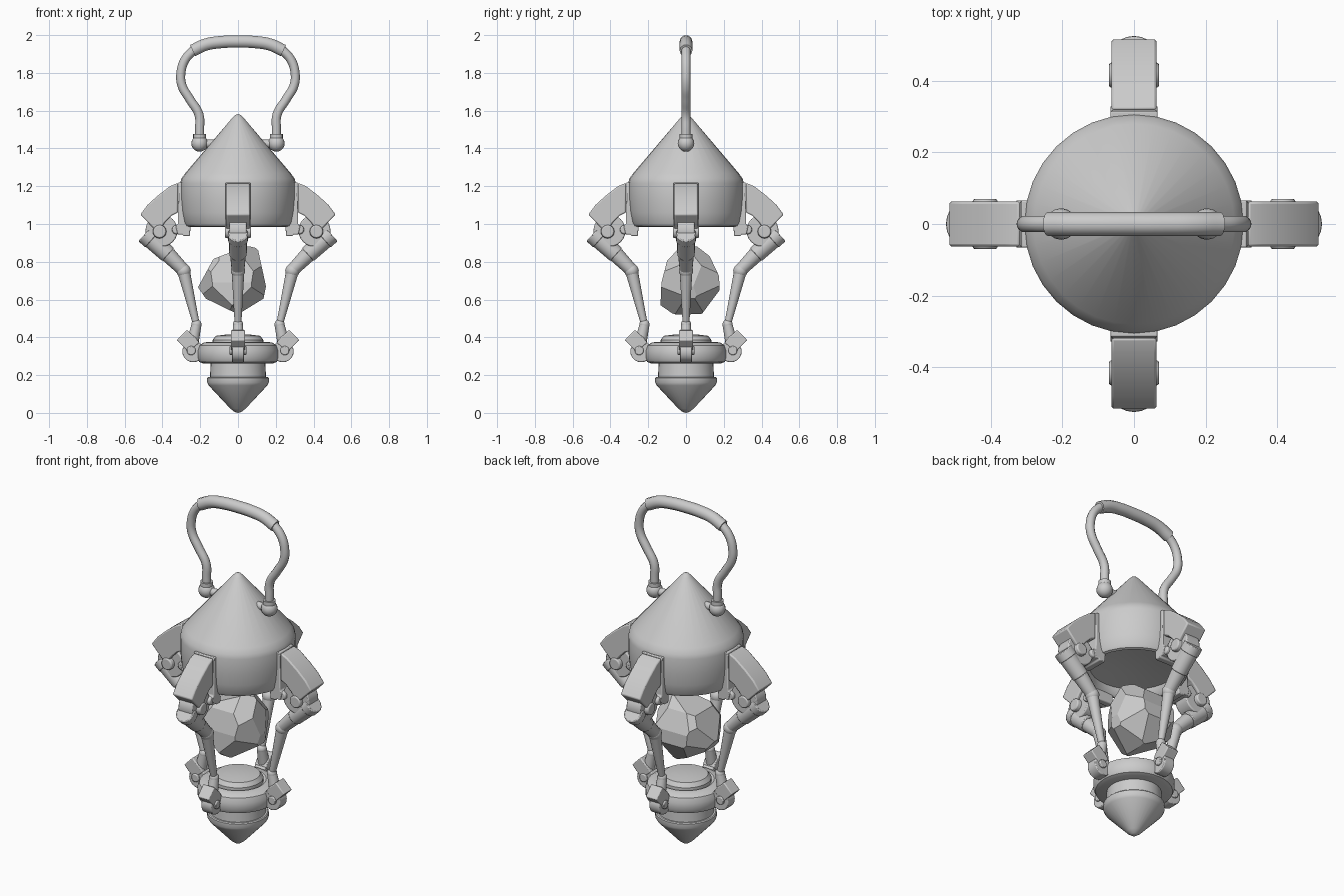
import bpy, bmesh, math
from mathutils import Vector, Matrix

if "Cube" in bpy.data.objects:
    bpy.data.objects.remove(bpy.data.objects["Cube"])


def finish(name, bm, bevel=0.0, smooth=True, copies=1):
    """Make an object from a bmesh; repeat it around z when copies > 1."""
    bmesh.ops.recalc_face_normals(bm, faces=bm.faces)
    me = bpy.data.meshes.new(name)
    bm.to_mesh(me)
    bm.free()
    for i in range(copies):
        ob = bpy.data.objects.new(name if copies == 1 else f"{name}_{i + 1}", me)
        ob.rotation_euler.z = i * 2 * math.pi / copies
        bpy.context.collection.objects.link(ob)
        bpy.ops.object.select_all(action='DESELECT')
        ob.select_set(True)
        bpy.context.view_layer.objects.active = ob
        if smooth and i == 0:
            bpy.ops.object.shade_smooth_by_angle(angle=math.radians(35))
        if bevel:
            mod = ob.modifiers.new("bevel", 'BEVEL')
            mod.width, mod.segments, mod.limit_method = bevel, 2, 'ANGLE'
            mod.angle_limit = math.radians(40)


def lathe(name, profile, steps=32):
    bm = bmesh.new()
    vs = [bm.verts.new((r, 0, z)) for r, z in profile]
    es = [bm.edges.new(p) for p in zip(vs, vs[1:])]
    bmesh.ops.spin(bm, geom=vs + es, cent=(0, 0, 0), axis=(0, 0, 1),
                   angle=2 * math.pi, steps=steps)
    bmesh.ops.remove_doubles(bm, verts=bm.verts, dist=0.0005)
    finish(name, bm)


def add_rod(bm, a, b, r1, r2, seg=16):
    a, b = Vector(a), Vector(b)
    rot = (b - a).to_track_quat('Z', 'Y').to_matrix().to_4x4()
    bmesh.ops.create_cone(bm, cap_ends=True, segments=seg, radius1=r1, radius2=r2,
                          depth=(b - a).length,
                          matrix=Matrix.Translation((a + b) / 2) @ rot)


def add_ball(bm, c, r):
    bmesh.ops.create_uvsphere(bm, u_segments=16, v_segments=10, radius=r,
                              matrix=Matrix.Translation(c))


def add_slab(bm, pts, half):
    """Side outline in x/z, extruded across y."""
    f = bm.faces.new([bm.verts.new((x, -half, z)) for x, z in pts])
    out = bmesh.ops.extrude_face_region(bm, geom=[f])['geom']
    bmesh.ops.translate(bm, vec=(0, 2 * half, 0),
                        verts=[g for g in out if isinstance(g, bmesh.types.BMVert)])


# bottom finial, neck, ring and inner seat
lathe("finial", [(0, 0), (.018, .005), (.04, .022), (.155, .145), (.163, .16), (.163, .185),
                 (.158, .19), (.148, .19), (.145, .27), (0, .27)])
lathe("base_ring", [(0, .262), (.185, .262), (.205, .27), (.215, .29), (.215, .33),
                    (.205, .358), (.18, .373), (.15, .376), (.135, .365), (0, .365)])
lathe("base_seat", [(.135, .36), (.135, .385), (.118, .408), (.06, .415), (0, .416)])

# conical cap with a hollow underside
lathe("cap", [(0, 1.582), (.014, 1.577), (.03, 1.562), (.28, 1.268), (.3, 1.24), (.306, 1.215),
              (.306, 1.13), (.3, 1.06), (.289, 1.005), (.28, .99), (.265, .985),
              (.25, .995), (.235, 1.03), (.12, 1.045), (0, 1.05)])

# wall brackets, with a foot wrapping under the cap rim
bm = bmesh.new()
add_slab(bm, [(.27, 1.22), (.315, 1.22), (.318, 1.0), (.33, .99), (.32, .945),
              (.295, .945), (.29, .937), (.255, .937), (.25, .995), (.27, 1.0)], .066)
finish("wall_bracket", bm, .006, copies=4)

# hooded shoulders
bm = bmesh.new()
add_slab(bm, [(.318, 1.218), (.36, 1.2), (.425, 1.15), (.48, 1.1), (.517, 1.05),
              (.425, .955), (.385, 1.01), (.35, 1.045), (.318, 1.06)], .063)
finish("shoulder", bm, .007, copies=4)

# shoulder hinges with side bolts
bm = bmesh.new()
add_rod(bm, (.405, -.045, .965), (.405, .045, .965), .085, .085, 24)
for s in (-1, 1):
    add_rod(bm, (.415, s * .04, .96), (.415, s * .07, .96), .037, .034)
    add_rod(bm, (.325, s * .035, .97), (.325, s * .062, .97), .026, .023)
finish("shoulder_hinge", bm, .006, copies=4)

# upper arms
bm = bmesh.new()
add_rod(bm, (.492, 0, .948), (.37, 0, .838), .05, .046)
add_rod(bm, (.37, 0, .838), (.29, 0, .757), .042, .034)
add_rod(bm, (.49, 0, .948), (.455, 0, .917), .054, .054)
finish("upper_arm", bm, .004, copies=4)

# knees and slim lower arms
bm = bmesh.new()
add_ball(bm, (.288, 0, .752), .038)
add_rod(bm, (.286, 0, .742), (.222, 0, .475), .033, .018)
add_ball(bm, (.22, 0, .468), .027)
finish("lower_arm", bm, copies=4)

# ankle brackets and hinges
bm = bmesh.new()
add_rod(bm, (.219, 0, .47), (.24, 0, .375), .026, .032)
add_slab(bm, [(.27, .44), (.324, .385), (.262, .322), (.205, .372), (.225, .4), (.245, .415)], .037)
add_rod(bm, (.238, -.033, .325), (.238, .033, .325), .057, .057, 20)
add_rod(bm, (.248, -.045, .33), (.248, .045, .33), .024, .024)
finish("ankle", bm, .005, copies=4)


# carrying handle
def tube(name, pts, r):
    cu = bpy.data.curves.new(name, 'CURVE')
    cu.dimensions, cu.bevel_depth, cu.bevel_resolution = '3D', r, 3
    cu.resolution_u, cu.use_fill_caps = 6, True
    sp = cu.splines.new('BEZIER')
    sp.bezier_points.add(len(pts) - 1)
    for p, (x, z) in zip(sp.bezier_points, pts):
        p.co = (x, 0, z)
        p.handle_left_type = p.handle_right_type = 'AUTO'
    bpy.context.collection.objects.link(bpy.data.objects.new(name, cu))


for s, side in ((-1, "left"), (1, "right")):
    tube("handle_wire_" + side, [(s * x, z) for x, z in (
        (.203, 1.43), (.203, 1.5), (.207, 1.58), (.255, 1.66), (.297, 1.735), (.302, 1.8),
        (.28, 1.87), (.225, 1.93))], .024)
    bm = bmesh.new()
    add_ball(bm, (s * .203, 0, 1.427), .044)
    add_rod(bm, (s * .203, 0, 1.44), (s * .203, 0, 1.477), .034, .034)
    add_rod(bm, (s * .1, 0, 1.425), (s * .2, 0, 1.425), .022, .022)
    finish("handle_pivot_" + side, bm)
tube("handle_grip", [(-.24, 1.918), (-.17, 1.95), (-.09, 1.963), (0, 1.966),
                     (.09, 1.963), (.17, 1.95), (.24, 1.918)], .034)

# crystal: a block cut by planes along its front, side and top outlines
centre = Vector((-.03, .02, .705))
front = [(.05, .885), (.105, .87), (.148, .67), (.135, .605), (.0, .522), (-.17, .605),
         (-.212, .665), (-.13, .815)]
side = [(-.03, .88), (.06, .88), (.125, .83), (.175, .725), (.178, .65), (.085, .525), (-.06, .518),
        (-.135, .57), (-.13, .69), (-.1, .805)]
planes = []
for outline, axis in ((front, 0), (side, 1)):
    for (u1, z1), (u2, z2) in zip(outline, outline[1:] + outline[:1]):
        co, no = Vector((0, 0, z1)), Vector((0, 0, u2 - u1))
        co[axis], no[axis] = u1, z1 - z2
        planes.append((co, no.normalized()))
for i in range(6):
    a = .5 + i * math.pi / 3
    no = Vector((math.cos(a), math.sin(a), 0))
    planes.append((centre + no * .165, no))
for i in range(8):
    no = Vector((1 - 2 * (i & 1), 1 - (i & 2), 1 - (i & 4) / 2)).normalized()
    planes.append((centre + no * .168, no))
bm = bmesh.new()
bmesh.ops.create_cube(bm, size=1, matrix=Matrix.Translation(centre))
for co, no in planes:
    cut = bmesh.ops.bisect_plane(bm, geom=bm.verts[:] + bm.edges[:] + bm.faces[:], dist=1e-5,
                                 plane_co=co, plane_no=no, clear_outer=True)['geom_cut']
    rim = [e for e in cut if isinstance(e, bmesh.types.BMEdge) and e.is_boundary]
    if len(rim) > 2:
        bmesh.ops.contextual_create(bm, geom=rim)
bmesh.ops.dissolve_limit(bm, angle_limit=math.radians(9), verts=bm.verts, edges=bm.edges)
finish("crystal", bm, smooth=False)
